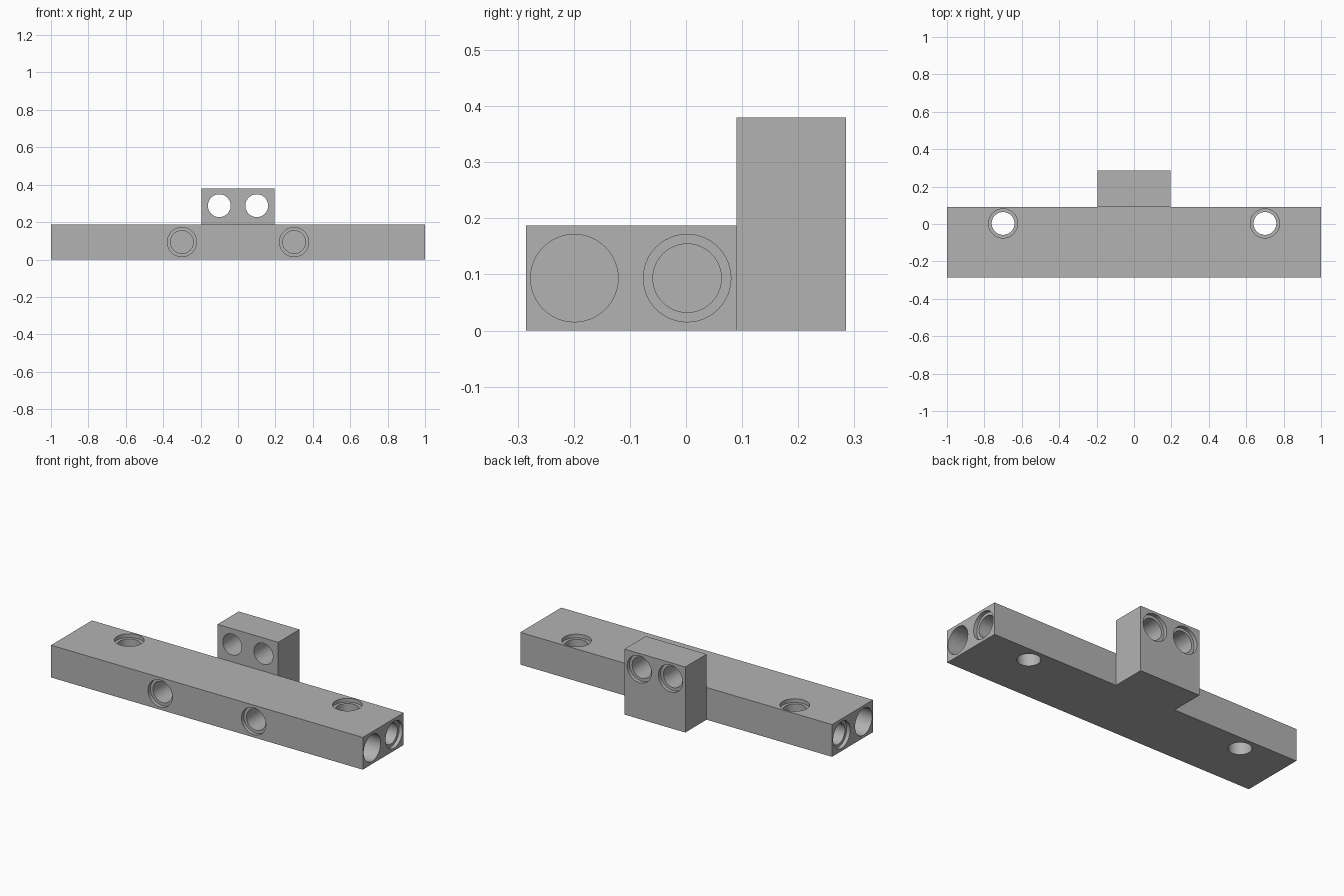
import bpy
import bmesh
import math
from mathutils import Vector, Matrix

if "Cube" in bpy.data.objects:
    bpy.data.objects.remove(bpy.data.objects["Cube"], do_unlink=True)

grey = bpy.data.materials.new("mid grey")
grey.use_nodes = True
grey.diffuse_color = (0.45, 0.45, 0.45, 1)
grey.node_tree.nodes["Principled BSDF"].inputs["Base Color"].default_value = grey.diffuse_color

BORE, RIM, RIM_DEPTH, BLIND = 0.061, 0.078, 0.022, 0.2
BAR_TOP, BAR_FRONT, BAR_BACK = 0.187, -0.285, 0.09
TAB_HALF, TAB_BACK, TAB_TOP = 0.195, 0.285, 0.38
MID = BAR_TOP / 2


def add_object(name, bm):
    mesh = bpy.data.meshes.new(name)
    bm.to_mesh(mesh)
    bm.free()
    mesh.materials.append(grey)
    obj = bpy.data.objects.new(name, mesh)
    bpy.context.collection.objects.link(obj)
    return obj


def box(name, low, high):
    low, high = Vector(low), Vector(high)
    bm = bmesh.new()
    bmesh.ops.create_cube(bm, size=1, matrix=Matrix.Translation((low + high) / 2)
                          @ Matrix.Diagonal((high - low).to_4d()))
    return add_object(name, bm)


def combine(target, other, operation):
    mod = target.modifiers.new(operation.title(), "BOOLEAN")
    mod.object, mod.operation, mod.solver = other, operation, "EXACT"
    bpy.context.view_layer.objects.active = target
    bpy.ops.object.modifier_apply(modifier=mod.name)
    bpy.data.objects.remove(other, do_unlink=True)


def drill(target, mouth, inward, radius, depth):
    """Cut a round hole from a point on the surface along a direction."""
    mouth, inward = Vector(mouth), Vector(inward)
    over = 0.02
    centre = mouth + inward * (depth - over) / 2
    bm = bmesh.new()
    bmesh.ops.create_cone(bm, cap_ends=True, segments=48, radius1=radius, radius2=radius,
                          depth=depth + over,
                          matrix=Matrix.Translation(centre)
                          @ inward.to_track_quat("Z", "Y").to_matrix().to_4x4())
    cutter = add_object("hole_cutter", bm)
    cutter.hide_render = True
    combine(target, cutter, "DIFFERENCE")


def rimmed_hole(target, mouth, inward, depth):
    drill(target, mouth, inward, BORE, depth)
    drill(target, mouth, inward, RIM, RIM_DEPTH)


# Long bar with the upright tab fused to its back
body = box("connector_body", (-1, BAR_FRONT, 0), (1, BAR_BACK, BAR_TOP))
tab = box("upright_tab", (-TAB_HALF, BAR_BACK, 0), (TAB_HALF, TAB_BACK, TAB_TOP))
combine(body, tab, "UNION")

for side in (-1, 1):
    # Vertical through holes, rimmed at the top
    rimmed_hole(body, (0.7 * side, 0.003, BAR_TOP), (0, 0, -1), 0.3)
    # Blind holes in the front
    rimmed_hole(body, (0.3 * side, BAR_FRONT, MID), (0, 1, 0), BLIND)
    # Blind holes in the ends: one rimmed, one plain and wide
    rimmed_hole(body, (side, 0.002, MID), (-side, 0, 0), BLIND)
    drill(body, (side, -0.199, MID), (-side, 0, 0), RIM, BLIND)
    # Through holes in the tab, rimmed at the back
    rimmed_hole(body, (0.1 * side, TAB_BACK, 0.288), (0, -1, 0), 0.3)

bpy.ops.object.select_all(action="DESELECT")
body.select_set(True)
bpy.context.view_layer.objects.active = body
bpy.ops.object.shade_smooth_by_angle(angle=math.radians(30))
